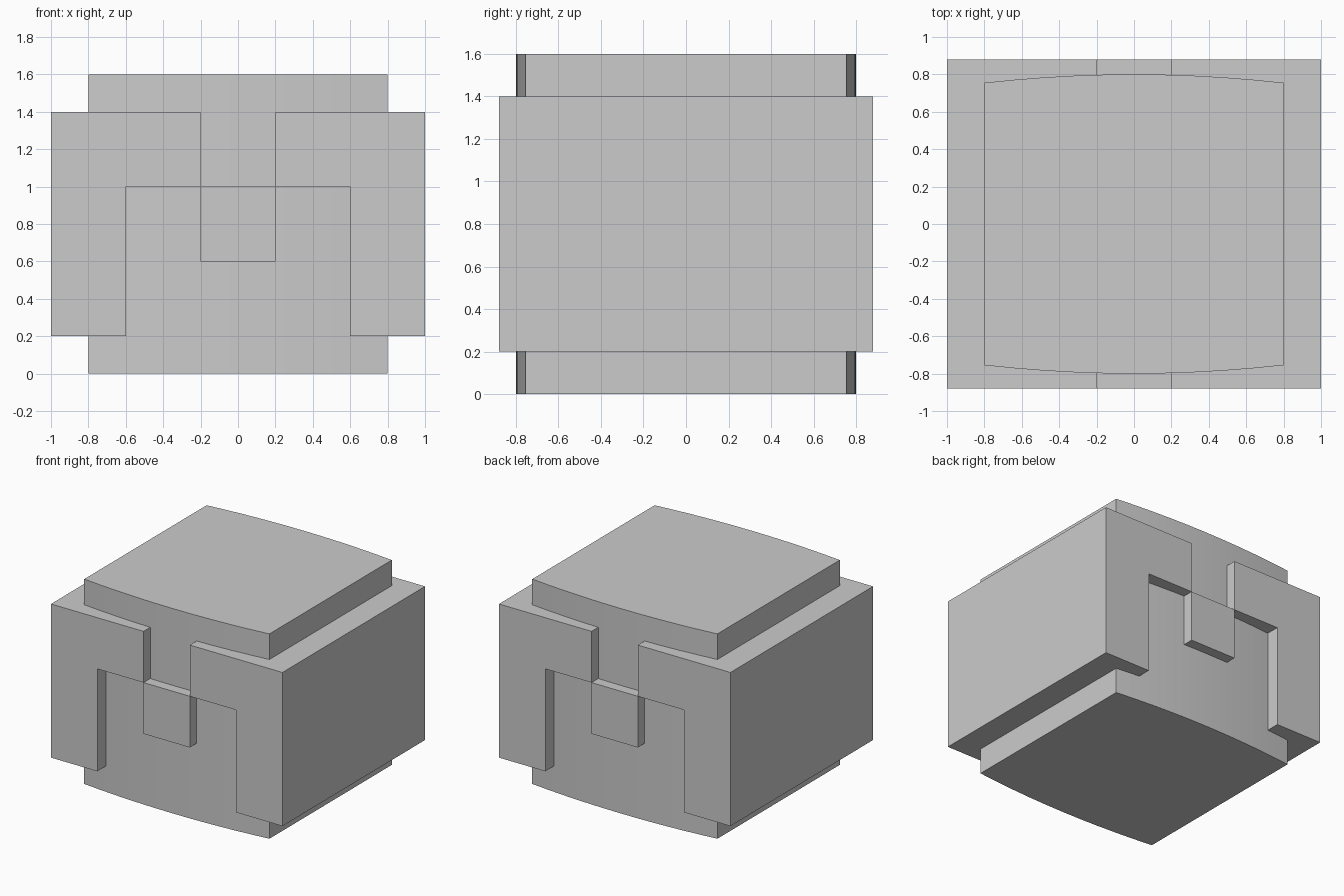
import bpy, bmesh, math

if "Cube" in bpy.data.objects:
    bpy.data.objects.remove(bpy.data.objects["Cube"])


def prism(name, points, axis, start, end):
    """Extrude a closed 2D outline along z (points are x,y) or y (points are x,z)."""
    bm = bmesh.new()
    verts = [bm.verts.new((a, b, start) if axis == 'z' else (a, start, b)) for a, b in points]
    face = bm.faces.new(verts)
    moved = bmesh.ops.extrude_face_region(bm, geom=[face])['geom']
    shift = (0, 0, end - start) if axis == 'z' else (0, end - start, 0)
    bmesh.ops.translate(bm, vec=shift, verts=[g for g in moved if isinstance(g, bmesh.types.BMVert)])
    bmesh.ops.recalc_face_normals(bm, faces=bm.faces)
    mesh = bpy.data.meshes.new(name)
    bm.to_mesh(mesh)
    bm.free()
    obj = bpy.data.objects.new(name, mesh)
    bpy.context.collection.objects.link(obj)
    return obj


def rect(x0, x1, y0, y1):
    return [(x0, y0), (x1, y0), (x1, y1), (x0, y1)]


# Core block with gently bowed front and back
HALF, EDGE, MID, SEG = 0.8, 0.755, 0.8, 10
sag = MID - EDGE
radius = (HALF ** 2 + sag ** 2) / (2 * sag)
sweep = math.asin(HALF / radius)
front = []
for i in range(SEG + 1):
    a = sweep * (2 * i / SEG - 1)
    front.append((radius * math.sin(a), -(MID - radius + radius * math.cos(a))))
core = prism("core_block", front + [(-x, -y) for x, y in front], 'z', 0, 1.6)
bpy.context.view_layer.objects.active = core
core.select_set(True)
bpy.ops.object.shade_smooth_by_angle(angle=math.radians(20))

# Side casing wrapping onto front and back, hollowed where the core sits
profile = [(0.2, 1.0), (0.6, 1.0), (0.6, 0.2), (1, 0.2), (1, 1.4), (0.2, 1.4)]
casing = prism("side_casing", profile, 'y', -0.88, 0.88)
cutter = prism("casing_cutter", rect(0, 0.79, -0.74, 0.74), 'z', -0.5, 2)
cutter.hide_render = True
cutter.hide_set(True)
hollow = casing.modifiers.new("hollow", 'BOOLEAN')
hollow.operation = 'DIFFERENCE'
hollow.solver = 'EXACT'
hollow.object = cutter
mirror = casing.modifiers.new("mirror", 'MIRROR')
mirror.use_mirror_merge = False

# Square tab at the centre of front and back
tab = prism("centre_tab", rect(-0.2, 0.2, -0.88, -0.74), 'z', 0.6, 1.0)
tab_mirror = tab.modifiers.new("mirror", 'MIRROR')
tab_mirror.use_axis = (False, True, False)
